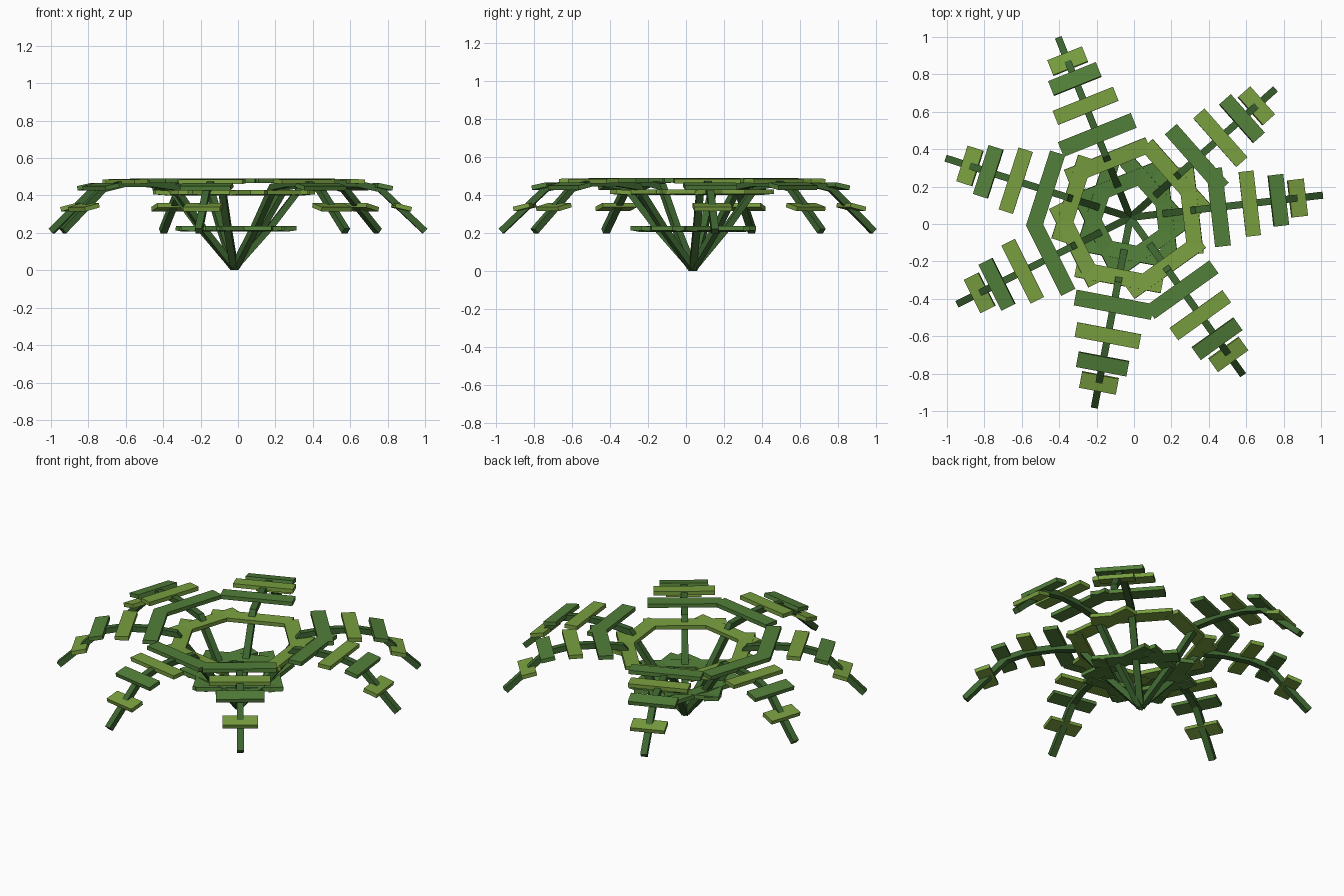
import bpy, math
from mathutils import Matrix, Vector

if "Cube" in bpy.data.objects:
    bpy.data.objects.remove(bpy.data.objects["Cube"])


def material(name, color):
    m = bpy.data.materials.new(name)
    m.diffuse_color = (*color, 1)
    m.use_nodes = True
    m.node_tree.nodes["Principled BSDF"].inputs["Base Color"].default_value = m.diffuse_color
    return m


stem_green = material("stem_green", (0.047, 0.13, 0.03))
dark_leaf = material("dark_leaf", (0.085, 0.215, 0.042))
light_leaf = material("light_leaf", (0.19, 0.345, 0.05))

CENTER = Vector((-0.02, 0.035, 0))
ANGLES = [6.6, 41.5, 111.8, 162.2, 206.6, 259.3, 305.6]

# Stem path as (radius, height)
PATH = [(0.0, 0.012), (0.19, 0.225), (0.36, 0.445), (0.5, 0.463),
        (0.66, 0.463), (0.785, 0.435), (1.02, 0.215)]

# Leaflets as (radius, height, length, width, droop in degrees)
LEAFLETS = [(0.185, 0.222, 0.49, 0.085, -5), (0.325, 0.415, 0.47, 0.085, -4),
            (0.475, 0.478, 0.42, 0.085, 0), (0.643, 0.475, 0.348, 0.08, 2),
            (0.797, 0.447, 0.275, 0.082, 12), (0.9, 0.337, 0.2, 0.088, 14)]


def box(name, size, matrix, mat):
    bpy.ops.mesh.primitive_cube_add(size=1)
    ob = bpy.context.object
    ob.name = name
    ob.data.transform(matrix @ Matrix.Diagonal((*size, 1)))
    ob.data.materials.append(mat)


for angle in ANGLES:
    frond = Matrix.Translation(CENTER) @ Matrix.Rotation(math.radians(angle), 4, 'Z')

    # Arching stem made of straight square bars
    for i, ((r0, z0), (r1, z1)) in enumerate(zip(PATH, PATH[1:])):
        pitch = math.atan2(z1 - z0, r1 - r0)
        place = (Matrix.Translation(((r0 + r1) / 2, 0, (z0 + z1) / 2))
                 @ Matrix.Rotation(-pitch, 4, 'Y'))
        extra = 0.0 if i == 0 else 0.015
        box("stem", (math.hypot(r1 - r0, z1 - z0) + extra, 0.038, 0.034),
            frond @ place, stem_green)

    # Flat cross leaflets in alternating greens
    for i, (r, z, length, width, droop) in enumerate(LEAFLETS):
        place = Matrix.Translation((r, 0, z)) @ Matrix.Rotation(math.radians(droop), 4, 'Y')
        box("leaflet", (width, length, 0.024), frond @ place,
            light_leaf if i % 2 else dark_leaf)
